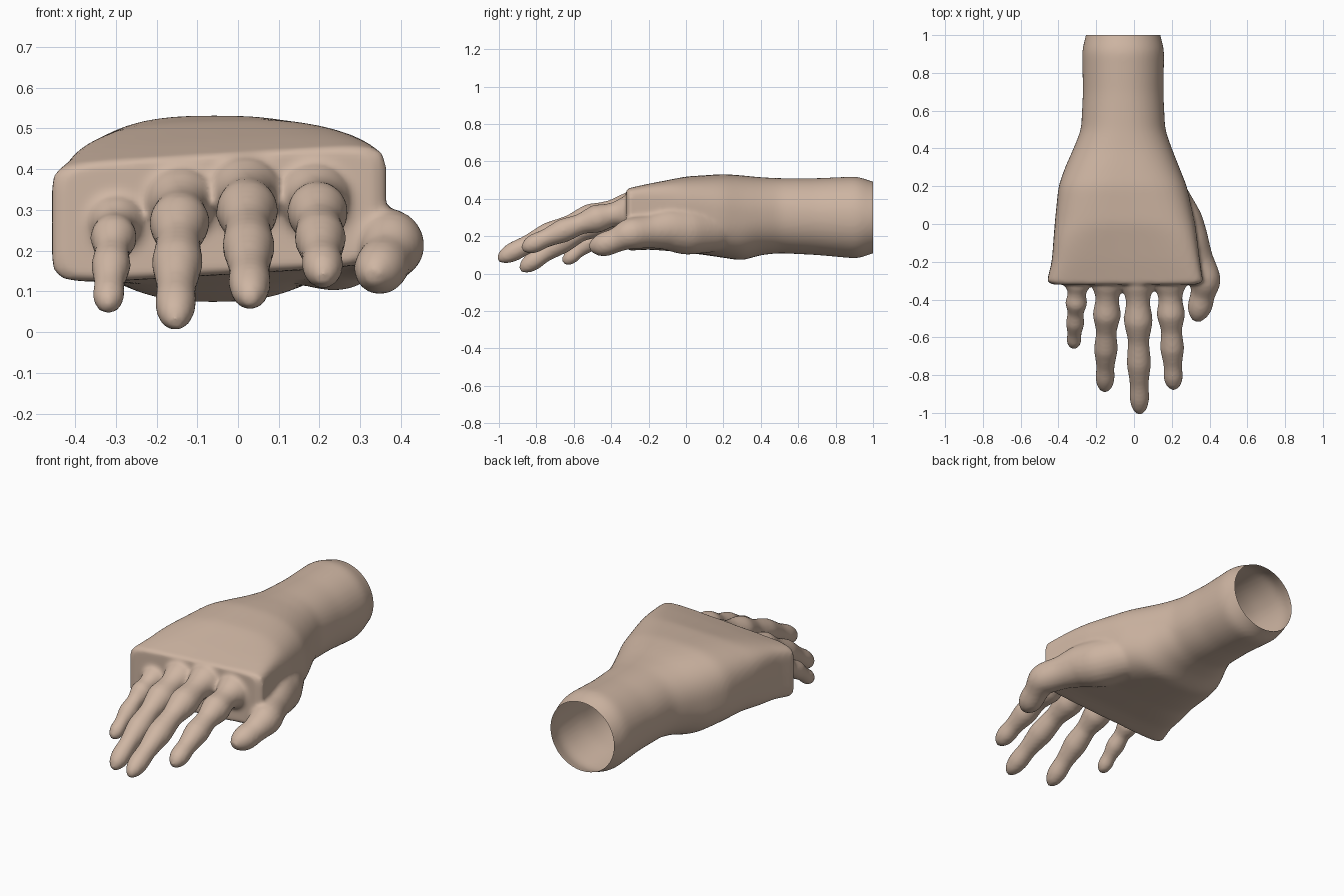
import bpy
import bmesh
from math import cos, sin, pi, copysign
from mathutils import Vector

old = bpy.data.objects.get("Cube")
if old:
    bpy.data.objects.remove(old, do_unlink=True)

skin = bpy.data.materials.new("skin")
skin.use_nodes = True
skin.diffuse_color = (0.62, 0.465, 0.365, 1)
bsdf = skin.node_tree.nodes["Principled BSDF"]
bsdf.inputs["Base Color"].default_value = skin.diffuse_color
bsdf.inputs["Roughness"].default_value = 0.7


def densify(rows, count, passes):
    """Resample rows evenly along their first value (y), then soften them."""
    out = []
    first, last = rows[0][0], rows[-1][0]
    for i in range(count + 1):
        y = first + (last - first) * i / count
        k = 0
        while k < len(rows) - 2 and y < rows[k + 1][0]:
            k += 1
        a, b = rows[k], rows[k + 1]
        f = (y - a[0]) / (b[0] - a[0])
        out.append([p + (q - p) * f for p, q in zip(a, b)])
    for _ in range(passes):
        inner = [[(p + 2 * q + r) / 4 for p, q, r in zip(*t)]
                 for t in zip(out, out[1:], out[2:])]
        out = [out[0]] + inner + [out[-1]]
    return out


def loft(bm, rings):
    """Skin a list of equal point rings and cap both ends."""
    loops = [[bm.verts.new(p) for p in ring] for ring in rings]
    n = len(loops[0])
    faces = [bm.faces.new((a[i], a[(i + 1) % n], b[(i + 1) % n], b[i]))
             for a, b in zip(loops, loops[1:]) for i in range(n)]
    faces += [bm.faces.new(loops[0][::-1]), bm.faces.new(loops[-1])]
    bmesh.ops.recalc_face_normals(bm, faces=faces)


def box_ring(y, left, right, low, high, power, roll, size=1.0, n=64):
    """Rounded-box cross-section, optionally rolled about the arm."""
    pts = []
    for i in range(n):
        a = 2 * pi * i / n
        u = copysign(abs(cos(a)) ** (2 / power), cos(a)) * size
        v = copysign(abs(sin(a)) ** (2 / power), sin(a)) * size
        x = (left + right) / 2 + u * (right - left) / 2
        z = (low + high) / 2 + v * (high - low) / 2 + roll * u
        pts.append((x, y, z))
    return pts


def digit(bm, rows, n=24):
    """Tube of rows (y, x, z, radius) with rings square to its path."""
    mids = [Vector((x, y, z)) for y, x, z, r in rows]
    rings = []
    for i, row in enumerate(rows):
        t = (mids[min(i + 1, len(mids) - 1)] - mids[max(i - 1, 0)]).normalized()
        side = t.cross(Vector((0, 0, 1))).normalized()
        up = side.cross(t)
        rings.append([mids[i] + row[3] * (side * cos(2 * pi * k / n)
                      + up * sin(2 * pi * k / n)) for k in range(n)])
    loft(bm, rings)


bm = bmesh.new()

# Wrist and palm: y, left, right, low, high, squareness, roll
arm = densify([
    (1.10, -0.23, 0.11, 0.13, 0.47, 2.0, 0),
    (1.00, -0.255, 0.14, 0.11, 0.49, 2.0, 0),
    (0.92, -0.275, 0.16, 0.08, 0.52, 2.1, 0),
    (0.70, -0.27, 0.155, 0.10, 0.51, 2.1, 0),
    (0.50, -0.28, 0.165, 0.11, 0.51, 2.2, 0),
    (0.40, -0.32, 0.20, 0.10, 0.515, 2.3, 0),
    (0.30, -0.365, 0.24, 0.07, 0.525, 2.5, 0),
    (0.20, -0.40, 0.28, 0.085, 0.533, 2.7, 0),
    (0.00, -0.42, 0.325, 0.115, 0.518, 3.3, 0.01),
    (-0.20, -0.435, 0.35, 0.14, 0.47, 6.0, 0.02),
    (-0.30, -0.46, 0.365, 0.14, 0.442, 8.0, 0.025),
], 70, 3)
rings = [box_ring(*row) for row in arm]
rings += [box_ring(y, *arm[-1][1:], size=s)
          for y, s in ((-0.31, 0.98), (-0.32, 0.92))]
loft(bm, rings)

# Fingers share one profile: fraction of free length, relative girth
knuckles = [(-0.12, 1.3), (0, 1.2), (0.06, 0.92), (0.13, 0.82), (0.27, 1.03),
            (0.43, 0.72), (0.6, 0.86), (0.77, 0.64), (0.88, 0.7),
            (0.96, 0.54), (1, 0.2)]
# root x, tip x, tip y, root z, tip z, girth
root_y = -0.33
fingers = [
    (-0.30, -0.32, -0.655, 0.265, 0.055, 0.058),
    (-0.14, -0.155, -0.885, 0.315, 0.018, 0.074),
    (0.02, 0.03, -1.005, 0.34, 0.073, 0.076),
    (0.19, 0.21, -0.875, 0.325, 0.13, 0.075),
]
for x0, x1, tip, z0, z1, girth in fingers:
    rows = [(root_y + (tip - root_y) * t, x0 + (x1 - x0) * t,
             z0 + (z1 - z0) * max(t, 0) ** 1.4, girth * g)
            for t, g in knuckles]
    digit(bm, densify(rows, 56, 2))

# Thumb with its fleshy base: y, x, z, radius
digit(bm, densify([
    (0.26, 0.10, 0.25, 0.09), (0.15, 0.165, 0.235, 0.12),
    (0.0, 0.24, 0.23, 0.13), (-0.10, 0.285, 0.24, 0.115),
    (-0.20, 0.335, 0.225, 0.088), (-0.30, 0.38, 0.215, 0.085),
    (-0.37, 0.365, 0.18, 0.064), (-0.44, 0.348, 0.155, 0.067),
    (-0.49, 0.335, 0.145, 0.05), (-0.515, 0.33, 0.14, 0.02)], 48, 2))

mesh = bpy.data.meshes.new("hand")
bm.to_mesh(mesh)
bm.free()
hand = bpy.data.objects.new("hand", mesh)
bpy.context.collection.objects.link(hand)

# Fuse the parts into one soft skin
fuse = hand.modifiers.new("fuse", "REMESH")
fuse.mode = "VOXEL"
fuse.voxel_size = 0.011
soften = hand.modifiers.new("soften", "SMOOTH")
soften.factor = 0.5
soften.iterations = 6
graph = bpy.context.evaluated_depsgraph_get()
fused = bpy.data.meshes.new_from_object(hand.evaluated_get(graph))
hand.modifiers.clear()

# Cut the wrist open, leaving a hollow shell
bm = bmesh.new()
bm.from_mesh(fused)
bmesh.ops.bisect_plane(bm, geom=bm.verts[:] + bm.edges[:] + bm.faces[:],
                       plane_co=(0, 1, 0), plane_no=(0, 1, 0), clear_outer=True)
for face in bm.faces:
    face.smooth = True
    face.material_index = 0
bm.to_mesh(fused)
bm.free()
fused.materials.clear()
fused.materials.append(skin)
hand.data = fused
fused.name = "hand_skin"
bpy.data.meshes.remove(mesh)
